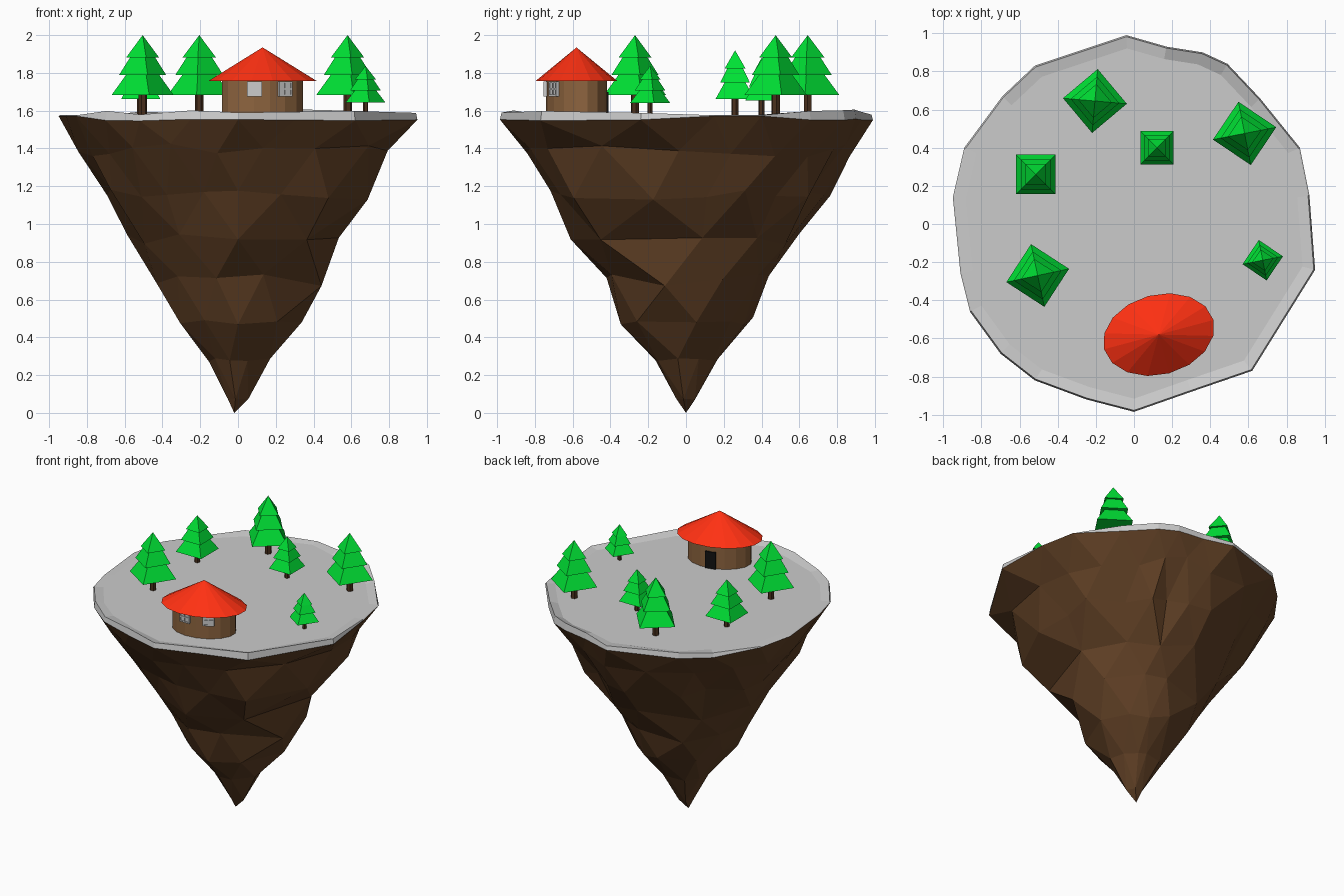
import bpy, bmesh, math, random
from mathutils import Matrix, Vector

if "Cube" in bpy.data.objects:
    bpy.data.objects.remove(bpy.data.objects["Cube"])

random.seed(11)
GROUND = 1.577


def mat(name, rgb):
    m = bpy.data.materials.new(name)
    m.diffuse_color = (*rgb, 1)
    m.use_nodes = True
    m.node_tree.nodes["Principled BSDF"].inputs["Base Color"].default_value = m.diffuse_color
    return m


ROCK = mat("earth", (0.115, 0.05, 0.018))
LEAF = mat("leaf", (0.0, 0.76, 0.035))
BARK = mat("bark", (0.07, 0.03, 0.012))
WALL = mat("wall", (0.27, 0.13, 0.05))
ROOF = mat("roof", (1.0, 0.03, 0.006))
DARK = mat("dark", (0.006, 0.006, 0.006))


def make(name, bm, material=None, matrix=None):
    bmesh.ops.recalc_face_normals(bm, faces=bm.faces[:])
    me = bpy.data.meshes.new(name)
    bm.to_mesh(me)
    bm.free()
    if material:
        me.materials.append(material)
    ob = bpy.data.objects.new(name, me)
    bpy.context.collection.objects.link(ob)
    if matrix:
        ob.matrix_world = matrix
    return ob


def frustum(bm, sides, r1, r2, z1, z2):
    bmesh.ops.create_cone(bm, cap_ends=True, segments=sides, radius1=r1, radius2=r2,
                          depth=z2 - z1, matrix=Matrix.Translation((0, 0, (z1 + z2) / 2)))


def box(bm, size, loc):
    bmesh.ops.create_cube(bm, size=1, matrix=Matrix.Translation(loc) @ Matrix.Diagonal((*size, 1)))


# Island outline seen from above, clockwise from the back
outline = [Vector(p) for p in (
    (-.04, .99), (.17, .93), (.36, .90), (.49, .84), (.66, .66), (.87, .40), (.92, .15),
    (.95, -.24), (.62, -.77), (.30, -.88), (0, -.985), (-.25, -.92), (-.52, -.82),
    (-.70, -.68), (-.86, -.46), (-.91, -.26), (-.95, .14), (-.89, .40), (-.69, .67), (-.52, .83))]
N = len(outline)
# the slab thins out on the left and on the right
rim = [Vector((p.x, p.y, 1.572 if p.x < -.7 or (p.x > .8 and p.y > -.2)
               else random.uniform(1.545, 1.557))) for p in outline]


def on_outline(u):
    i = math.floor(u)
    return outline[i % N].lerp(outline[(i + 1) % N], u - i)


# Rock: staggered jittered rings tapering to a tip
bm = bmesh.new()
prev = [bm.verts.new(p) for p in rim]
off = 0
for z, s, n in ((1.39, .88, 20), (1.16, .745, 20), (.92, .59, 10), (.70, .465, 10),
                (.50, .35, 10), (.27, .175, 10), (.07, .055, 5)):
    off += N / n / 2
    ring = []
    for i in range(n):
        p = on_outline(off + i * N / n) * s * random.uniform(.96, 1.055)
        ring.append(bm.verts.new((p.x, p.y, z + random.uniform(-.035, .035) * min(1, z * 2))))
    k = len(prev) // n
    for i in range(n):
        for j in range(k):
            bm.faces.new((prev[i * k + j], prev[(i * k + j + 1) % len(prev)], ring[i]))
        bm.faces.new((prev[(i + 1) * k % len(prev)], ring[(i + 1) % n], ring[i]))
    prev = ring
tip = bm.verts.new((-.02, 0, 0))
for i in range(len(prev)):
    bm.faces.new((prev[i], prev[(i + 1) % len(prev)], tip))
make("island_rock", bm, ROCK)

# Grey top slab: flat ground with an uneven rim
bm = bmesh.new()
low = [bm.verts.new(p) for p in rim]
high = [bm.verts.new((p.x * .992, p.y * .992, r.z + .004 if r.z > 1.57 else random.uniform(1.577, 1.606)))
        for p, r in zip(outline, rim)]
flat = [bm.verts.new((p.x * .93, p.y * .93, GROUND)) for p in outline]
for i in range(N):
    j = (i + 1) % N
    bm.faces.new((low[i], low[j], high[j], high[i]))
    bm.faces.new((high[i], high[j], flat[j], flat[i]))
bm.faces.new(flat)
make("island_top", bm)

# Trees: thin trunk and three stacked four-sided tiers
trees = ((-.505, -.27, .168, 102, .423), (-.205, .645, .168, 85, .423), (.58, .475, .169, 101, .423),
         (-.515, .26, .146, 45, .343), (.12, .40, .123, 45, .303), (.675, -.19, .108, 101, .26))
for n, (x, y, r, angle, h) in enumerate(trees, 1):
    place = Matrix.Translation((x, y, GROUND)) @ Matrix.Rotation(math.radians(angle), 4, 'Z')
    bm = bmesh.new()
    frustum(bm, 6, .135 * r, .135 * r, -.005, .3 * h)
    make(f"tree_{n}_trunk", bm, BARK, place)
    bm = bmesh.new()
    for r1, r2, z1, z2 in ((1, .50, .25, .52), (.76, .34, .50, .76), (.53, 0, .72, 1)):
        frustum(bm, 4, r1 * r, r2 * r, z1 * h, z2 * h)
    # turn the pyramids so a corner lies on the local x axis
    v = max(bm.verts, key=lambda v: v.co.xy.length).co
    bmesh.ops.rotate(bm, verts=bm.verts[:], matrix=Matrix.Rotation(-math.atan2(v.y, v.x), 3, 'Z'))
    make(f"tree_{n}_foliage", bm, LEAF, place)

# Hut: oval walls and conical roof
A, B = .222, .157
hut = Matrix.Translation((.13, -.58, 0)) @ Matrix.Rotation(math.radians(15), 4, 'Z')
oval = Matrix.Diagonal((1, B / A, 1, 1))
bm = bmesh.new()
frustum(bm, 16, A, A, GROUND - .005, 1.765)
make("hut_walls", bm, WALL, hut @ oval)
bm = bmesh.new()
frustum(bm, 16, .297, 0, 1.757, 1.935)
make("hut_roof", bm, ROOF, hut @ oval)


def on_wall(deg, z):
    # local frame on the wall: x along it, -y outwards
    t = math.radians(deg)
    nx, ny = math.cos(t) / A, math.sin(t) / B
    return (hut @ Matrix.Translation((A * math.cos(t), B * math.sin(t), z))
            @ Matrix.Rotation(math.atan2(ny, nx) + math.pi / 2, 4, 'Z'))


# Windows with crossed bars on the front
for side, deg in (("left", -112), ("right", -68)):
    place = on_wall(deg, 1.715)
    bm = bmesh.new()
    for d in (-1, 0, 1):
        box(bm, (.009, .022, .078), (d * .035, 0, 0))
        box(bm, (.078, .022, .009), (0, 0, d * .035))
    make(f"window_{side}_frame", bm, None, place)
    bm = bmesh.new()
    box(bm, (.07, .01, .07), (0, 0, 0))
    make(f"window_{side}_pane", bm, None, place)

# Dark door at the back
bm = bmesh.new()
box(bm, (.075, .016, .125), (0, 0, 0))
make("door", bm, DARK, on_wall(88, GROUND + .06))
